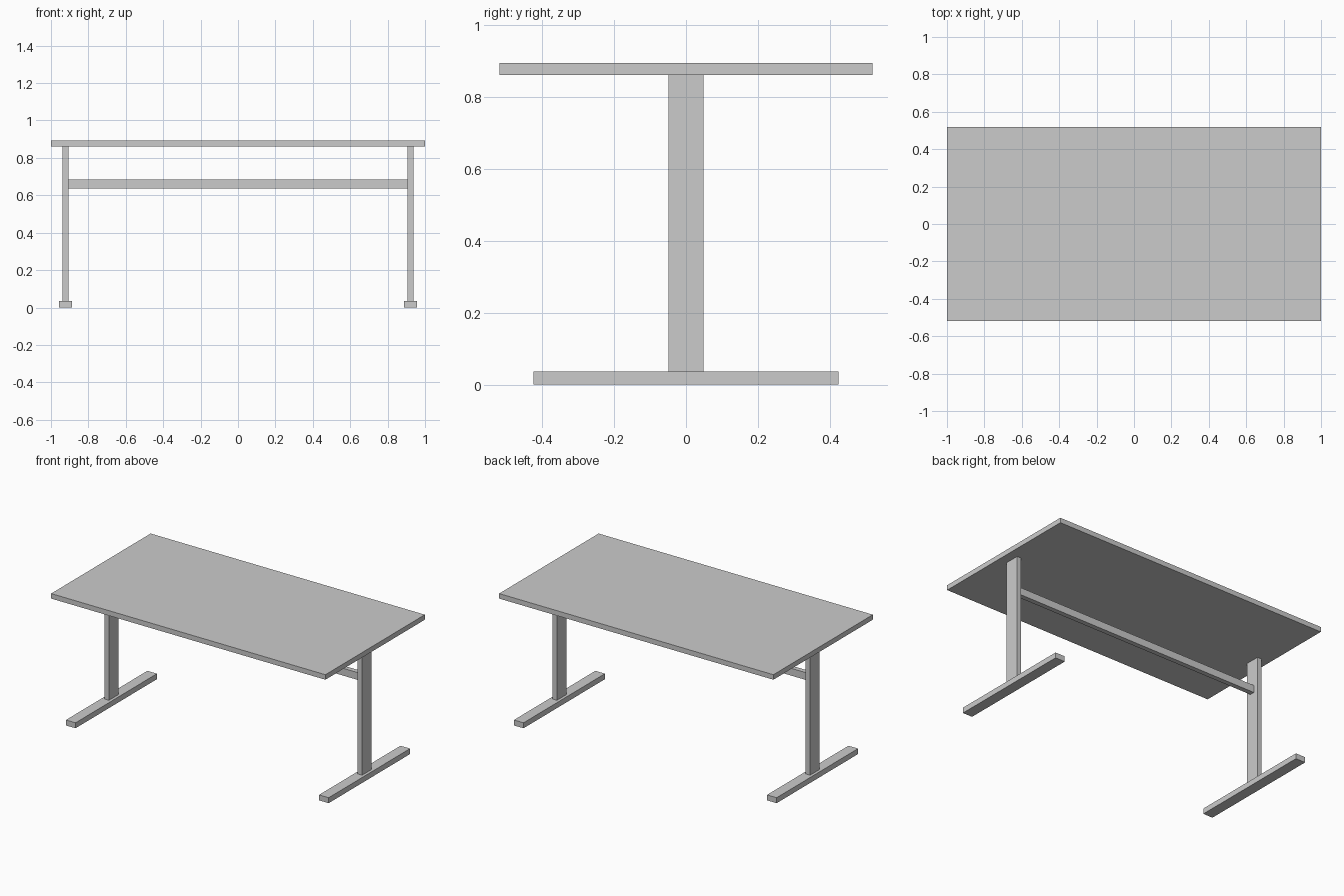
import bpy

if "Cube" in bpy.data.objects:
    bpy.data.objects.remove(bpy.data.objects["Cube"])


def box(name, lo, hi):
    """Axis-aligned box between two corners."""
    bpy.ops.mesh.primitive_cube_add(size=1, location=[(a + b) / 2 for a, b in zip(lo, hi)])
    ob = bpy.context.object
    ob.name = name
    ob.scale = [b - a for a, b in zip(lo, hi)]
    bpy.ops.object.transform_apply(location=False, rotation=False, scale=True)
    return ob


FOOT_TOP, TOP_UNDER, TOP_Z = 0.036, 0.861, 0.894
LEG_X, LEG_HALF = 0.923, 0.016

# Table top
box("table_top", (-1, -0.518, TOP_UNDER), (1, 0.518, TOP_Z))

# Upright and floor foot at each end
for side, s in (("left", -1), ("right", 1)):
    x = s * LEG_X
    box(side + "_leg", (x - LEG_HALF, -0.049, FOOT_TOP), (x + LEG_HALF, 0.049, TOP_UNDER))
    box(side + "_foot", (x - 0.035, -0.424, 0), (x + 0.035, 0.424, FOOT_TOP))

# Stretcher between the uprights
inner = LEG_X - LEG_HALF
box("stretcher", (-inner, -0.016, 0.637), (inner, 0.016, 0.685))
